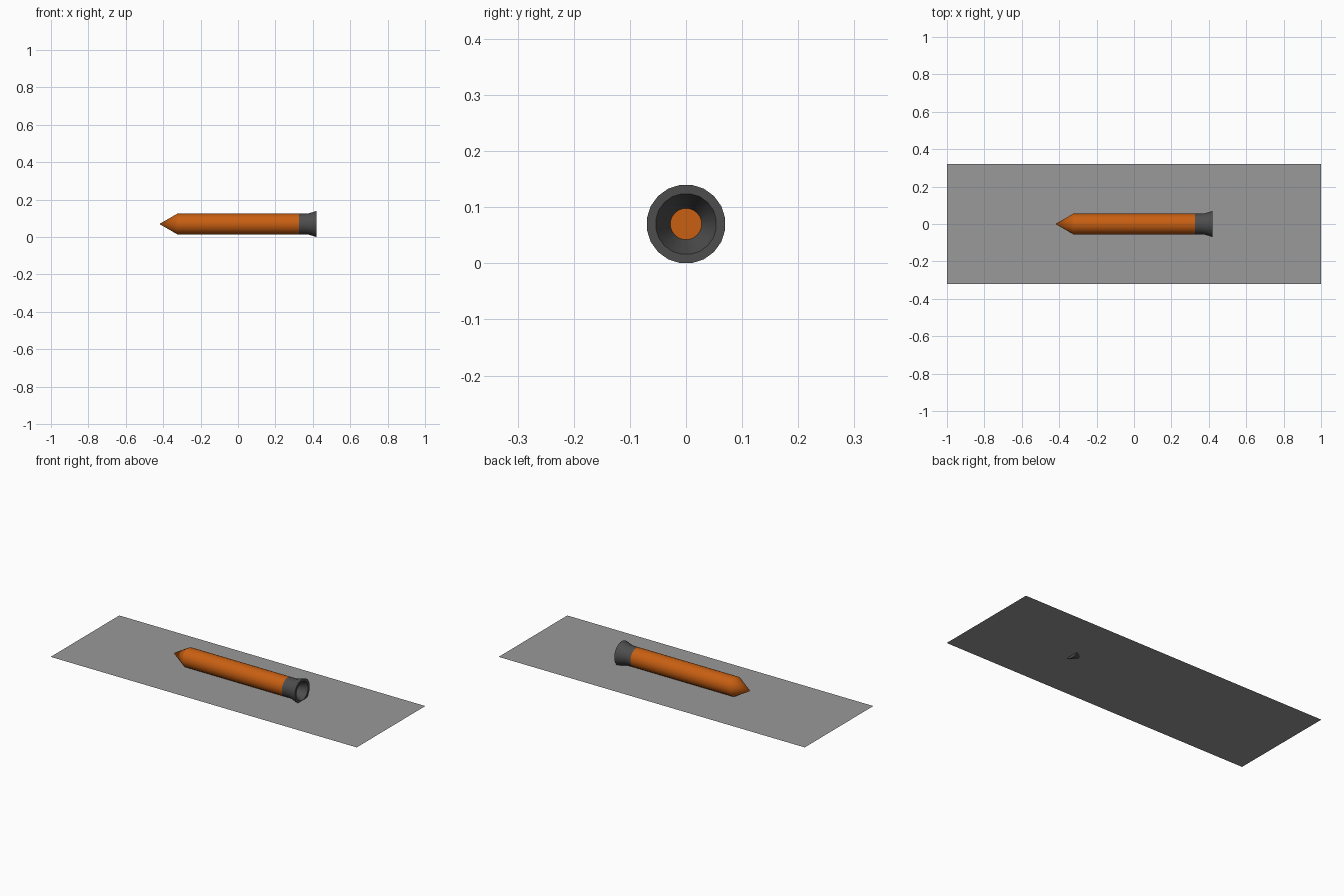
import bpy, bmesh, math

if "Cube" in bpy.data.objects:
    bpy.data.objects.remove(bpy.data.objects["Cube"])

SIDES = 20
AXIS_Z = 0.07


def material(name, color):
    m = bpy.data.materials.new(name)
    m.diffuse_color = (*color, 1.0)
    m.use_nodes = True
    m.node_tree.nodes["Principled BSDF"].inputs["Base Color"].default_value = m.diffuse_color
    return m


def finish(bm, name, mat, smooth=True):
    bmesh.ops.recalc_face_normals(bm, faces=bm.faces)
    me = bpy.data.meshes.new(name)
    bm.to_mesh(me)
    bm.free()
    me.materials.append(mat)
    ob = bpy.data.objects.new(name, me)
    bpy.context.collection.objects.link(ob)
    if smooth:
        bpy.ops.object.select_all(action='DESELECT')
        ob.select_set(True)
        bpy.context.view_layer.objects.active = ob
        bpy.ops.object.shade_smooth_by_angle(angle=math.radians(25))
    return ob


def lathe(name, profile, mat):
    """Spin (x, radius) points around the long axis; radius 0 makes a tip."""
    bm = bmesh.new()
    rings = []
    for x, r in profile:
        if r == 0:
            rings.append([bm.verts.new((x, 0, AXIS_Z))] * SIDES)
        else:
            angles = [(i + 0.5) * math.tau / SIDES for i in range(SIDES)]
            rings.append([bm.verts.new((x, r * math.sin(a), AXIS_Z + r * math.cos(a)))
                          for a in angles])
    for a, b in zip(rings, rings[1:]):
        for i in range(SIDES):
            j = (i + 1) % SIDES
            quad = list(dict.fromkeys((a[i], a[j], b[j], b[i])))
            bm.faces.new(quad)
    return finish(bm, name, mat)


orange = material("orange paint", (0.58, 0.115, 0.006))
dark = material("dark grey metal", (0.075, 0.075, 0.075))
grey = material("grey base", (0.32, 0.32, 0.32))

# Pointed cylindrical body
lathe("body", [(-0.42, 0), (-0.325, 0.0555), (0.325, 0.0555)], orange)

# Flared hollow tail with a flat rim and inner funnel
lathe("nozzle", [(0.325, 0.0555), (0.37, 0.0555), (0.42, 0.0705),
                 (0.42, 0.0545), (0.36, 0.028)], dark)

# Orange disc closing the funnel
lathe("nozzle_core", [(0.36, 0.028), (0.36, 0)], orange)

# Thin ground sheet, pierced slightly by the flared rim
bm = bmesh.new()
bm.faces.new([bm.verts.new((x, y, 0.0142))
              for x, y in ((-1, -0.32), (1, -0.32), (1, 0.32), (-1, 0.32))])
bm.normal_update()
finish(bm, "base_sheet", grey, smooth=False)
